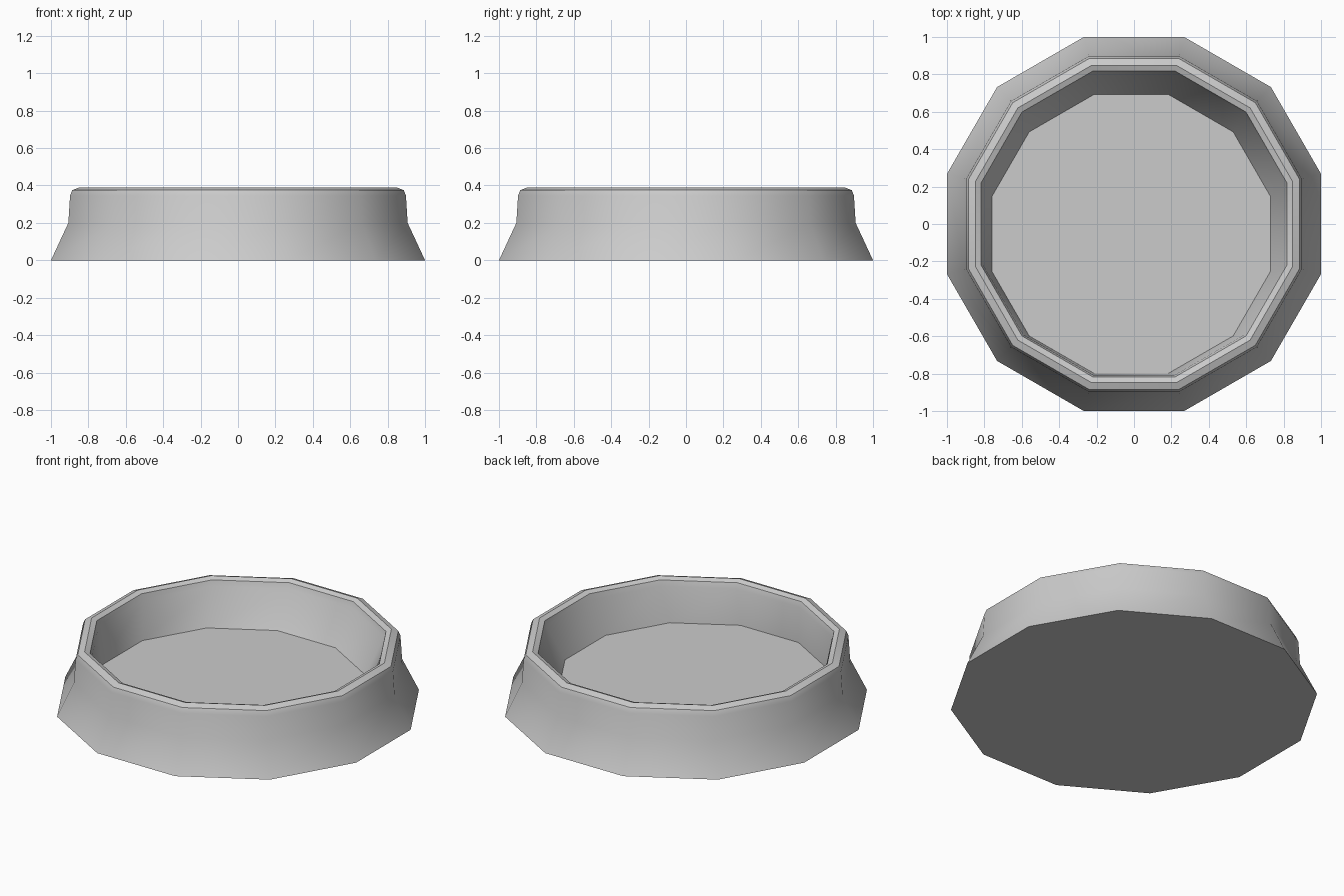
import bpy, bmesh
from math import cos, sin, pi, radians

if "Cube" in bpy.data.objects:
    bpy.data.objects.remove(bpy.data.objects["Cube"])

SIDES = 12
# Rings from the foot, over the rim, to the floor: (apothem, z, x offset, y offset)
RINGS = [
    (1.000, 0.000, 0, 0),
    (0.907, 0.200, 0, 0),
    (0.898, 0.345, 0, 0),
    (0.886, 0.375, 0, 0),
    (0.848, 0.390, 0, 0),
    (0.818, 0.378, 0, 0),
    (0.808, 0.345, 0, 0),
    (0.745, 0.130, -0.015, -0.053),   # floor sits slightly off centre
]


def add_ring(bm, apothem, z, ox, oy):
    r = apothem / cos(pi / SIDES)
    angles = [2 * pi * (i + 0.5) / SIDES for i in range(SIDES)]
    return [bm.verts.new((ox + r * cos(a), oy + r * sin(a), z)) for a in angles]


# Bowl: lofted rings closed by the underside and the inner floor
bm = bmesh.new()
rings = [add_ring(bm, *ring) for ring in RINGS]
for low, high in zip(rings, rings[1:]):
    for i in range(SIDES):
        j = (i + 1) % SIDES
        bm.faces.new((low[i], low[j], high[j], high[i]))
bm.faces.new(rings[0][::-1])
bm.faces.new(rings[-1])
bmesh.ops.recalc_face_normals(bm, faces=bm.faces)

mesh = bpy.data.meshes.new("bowl")
bm.to_mesh(mesh)
bm.free()
bowl = bpy.data.objects.new("bowl", mesh)
bpy.context.collection.objects.link(bowl)

# Smooth walls, crisp foot, rim and floor edges
bpy.context.view_layer.objects.active = bowl
bowl.select_set(True)
bpy.ops.object.shade_smooth_by_angle(angle=radians(32))
